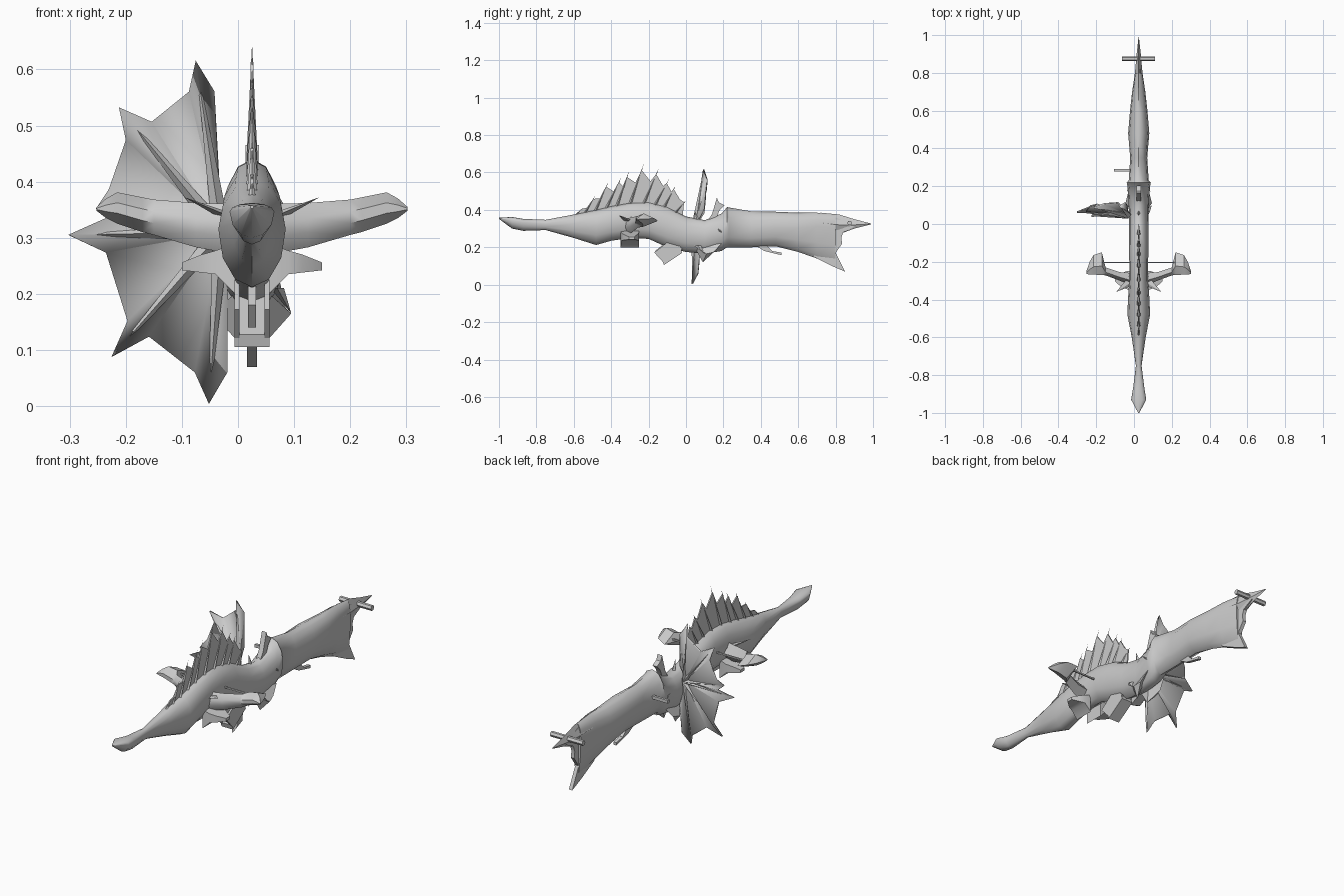
import bpy, math
from mathutils import Vector

if "Cube" in bpy.data.objects:
    bpy.data.objects.remove(bpy.data.objects["Cube"])

CX = 0.025  # centre plane of the body
mat = bpy.data.materials.new("plain grey")
mat.diffuse_color = (0.6, 0.6, 0.6, 1)
mat.use_nodes = True
mat.node_tree.nodes["Principled BSDF"].inputs["Base Color"].default_value = mat.diffuse_color


def make(name, verts, faces, angle=40):
    me = bpy.data.meshes.new(name)
    me.from_pydata([tuple(v) for v in verts], [], faces)
    me.materials.append(mat)
    ob = bpy.data.objects.new(name, me)
    bpy.context.collection.objects.link(ob)
    bpy.ops.object.select_all(action='DESELECT')
    ob.select_set(True)
    bpy.context.view_layer.objects.active = ob
    bpy.ops.object.mode_set(mode='EDIT')
    bpy.ops.mesh.select_all(action='SELECT')
    bpy.ops.mesh.normals_make_consistent(inside=False)
    bpy.ops.object.mode_set(mode='OBJECT')
    bpy.ops.object.shade_smooth_by_angle(angle=math.radians(angle))
    return ob


def loft(name, rings, angle=40):
    n = len(rings[0])
    verts = [v for r in rings for v in r]
    faces = [(i*n + j, i*n + (j+1) % n, (i+1)*n + (j+1) % n, (i+1)*n + j)
             for i in range(len(rings)-1) for j in range(n)]
    faces += [tuple(range(n)), tuple(range(len(verts)-n, len(verts)))]
    return make(name, verts, faces, angle)


def plate(name, pts, x0, x1):
    """Side outline (y, z) extruded across x."""
    return loft(name, [[(x, y, z) for y, z in pts] for x in (x0, x1)], 30)


def spike(name, base, tip, ry, rx):
    base, tip = Vector(base), Vector(tip)
    ring = [base + Vector((rx*math.cos(a), ry*math.sin(a), 0))
            for a in (0, math.pi/2, math.pi, 3*math.pi/2)]
    return make(name, ring + [tip], [(0, 1, 2, 3)] + [(i, (i+1) % 4, 4) for i in range(4)], 20)


# Body: y, top z, bottom z, half width, height of the widest line (0..1)
body = [(-1.0, .358, .352, .003, .5), (-.93, .362, .30, .040, .75), (-.87, .352, .288, .030, .7),
        (-.75, .347, .292, .015, .6), (-.6, .375, .25, .037, .6), (-.48, .40, .212, .060, .55),
        (-.4, .42, .235, .057, .5), (-.3, .438, .25, .05, .5), (-.2, .44, .245, .05, .5),
        (-.1, .415, .20, .052, .5), (0, .365, .175, .052, .5), (.1, .345, .165, .053, .5),
        (.19, .38, .18, .058, .5), (.22, .415, .20, .064, .5), (.23, .413, .20, .053, .5),
        (.35, .392, .20, .045, .5), (.48, .39, .205, .056, .55), (.6, .385, .175, .046, .6),
        (.7, .385, .14, .035, .7), (.8, .375, .115, .02, .75)]
rings = []
for y, t, b, w, m in body:
    mid = b + (t-b)*m
    ring = []
    for k in range(12):
        a = 2*math.pi*k/12
        s = math.sin(a)
        ring.append((CX + w*math.cos(a), y, mid + s*((t-mid) if s > 0 else (mid-b))))
    rings.append(ring)
loft("body", rings, 50)

# Rear fin with ragged trailing edge, pointed upper lobe and cross rod
plate("rear_fin", [(.7, .35), (.8, .36), (.9, .31), (.84, .28), (.83, .25), (.835, .22),
                   (.8, .17), (.85, .07), (.78, .10), (.68, .15)], CX-.009, CX+.009)
loft("rear_point", [[(CX-w, y, m), (CX, y, t), (CX+w, y, m), (CX, y, b)] for y, t, m, b, w in
                    [(.72, .385, .33, .28, .03), (.82, .375, .32, .27, .018),
                     (.9, .35, .32, .30, .011), (.99, .327, .325, .323, .001)]])
loft("rear_rod", [[(x, .875 + .013*math.cos(a*math.pi/3), .33 + .013*math.sin(a*math.pi/3))
                   for a in range(6)] for x in (-.063, .11)])

# Back sail: thin web carried by leaning spines (base y, base z, tip y, tip z)
spines = [(-.62, .36, -.55, .412), (-.56, .37, -.485, .475), (-.5, .38, -.415, .55),
          (-.44, .40, -.345, .575), (-.38, .41, -.305, .605), (-.31, .42, -.225, .647),
          (-.24, .42, -.145, .622), (-.18, .42, -.09, .565), (-.13, .41, -.055, .53),
          (-.07, .39, 0, .45)]
web = [(spines[0][0], .34)]
for i, (y, z, ty, tz) in enumerate(spines):
    web.append((y + (ty-y)*.85, z + (tz-z)*.85))
    if i < len(spines)-1:
        n = spines[i+1]
        web.append(((ty+n[2])/2 - .005, (z+n[1])/2 + ((tz-z)+(n[3]-n[1]))/2*.62))
    spike("sail_spine", (CX, y, z-.02), (CX, ty, tz), .014, .012)
web += [(-.02, .34), (-.3, .39)]
plate("sail_web", web, CX-.003, CX+.003)

# One-sided fan fin: alternating tips and valleys in x, z, pleated in y
fan = [(-.037, .40), (-.045, .56), (-.075, .615), (-.085, .56), (-.155, .505), (-.212, .532), (-.198, .475),
       (-.23, .385), (-.253, .352), (-.235, .335), (-.302, .305), (-.235, .275), (-.195, .15),
       (-.225, .088), (-.16, .125), (-.075, .06), (-.052, .004), (-.022, .06), (-.022, .2)]
tips = {2, 5, 8, 10, 13, 16}
fv = [(-.03, .05, .31)] + [(x, .045 + .1*z + (-.012 if i in tips else .012), z)
                          for i, (x, z) in enumerate(fan)]
ob = make("fan_fin", fv, [(0, i, i+1) for i in range(1, len(fan))], 40)
sol = ob.modifiers.new("thickness", 'SOLIDIFY')
sol.thickness = .008
sol.offset = 0
for i in tips:
    # fan ribs
    tip = Vector(fv[i+1])
    root = Vector(fv[0])
    d = (tip-root).normalized()
    side = Vector((-d.z, 0, d.x))
    ring = [root + side*.016, root + Vector((0, .022, 0)), root - side*.016, root - Vector((0, .022, 0))]
    make("fan_rib", ring + [tip], [(0, 1, 2, 3)] + [(k, (k+1) % 4, 4) for k in range(4)], 50)

# Paired parts
arm = [(.03, -.33, -.26, .27, .36), (.1, -.30, -.255, .283, .362), (.175, -.272, -.23, .305, .368),
       (.195, -.27, -.15, .31, .372), (.24, -.268, -.165, .325, .381),
       (.26, -.267, -.2, .335, .37), (.277, -.265, -.25, .348, .355)]
flipper = [(.03, -.35, -.25, .20, .29), (.065, -.345, -.25, .235, .277),
           (.09, -.335, -.26, .238, .27), (.125, -.305, -.275, .242, .256)]
for s in (-1, 1):
    loft("side_arm", [[(CX+s*d, y0, (2*z0+z1)/3), (CX+s*d, y0+(y1-y0)*.35, z0), (CX+s*d, y1, (z0+z1)/2),
                       (CX+s*d, y0+(y1-y0)*.4, z1), (CX+s*d, y0, (z0+2*z1)/3)]
                      for d, y0, y1, z0, z1 in arm])
    loft("flipper", [[(CX+s*d, y0, z0), (CX+s*d, y1, z0), (CX+s*d, y1, z1), (CX+s*d, y0, z1)]
                     for d, y0, y1, z0, z1 in flipper])
    # shoulder ridge and belly fin
    spike("shoulder_spike", (CX+s*.045, -.3, .34), (CX+s*.12, -.36, .372), .03, .02)
    make("belly_fin", [(CX+s*x, y, z) for x, y, z in
                       [(.02, .04, .21), (.05, .19, .22), (.06, .15, .175), (.07, .11, .165),
                        (.03, .09, .12), (.015, .12, .2), (.07, .13, .165)]],
         [(0, 1, 2, 3), (0, 3, 4), (4, 3, 2), (0, 4, 5), (5, 4, 2), (5, 2, 1), (0, 5, 1)], 30)
    # leg trough walls
    xs = sorted((CX+s*.031, CX+s*.022))
    plate("leg_wall", [(-.17, .172), (-.12, .118), (-.02, .19), (-.07, .25)], *xs)
    # collar barb
    spike("collar_barb", (CX+s*.045, .21, .26), (CX+s*.062, .17, .3), .02, .01)
spike("belly_barb", (.07, .06, .21), (.095, .10, .165), .02, .012)

# Leg floor and centre bar
plate("leg_floor", [(-.125, .128), (-.118, .105), (-.02, .17), (-.03, .2)], CX-.031, CX+.031)
plate("leg_bar", [(-.165, .18), (-.13, .14), (-.05, .2), (-.09, .24)], CX-.007, CX+.007)

# Thin rod between the arm tips
plate("arm_rod", [(-.207, .345), (-.20, .345), (-.20, .352), (-.207, .352)], CX-.2, CX+.2)

# Neck crest: two curved blades
plate("crest_front", [(.11, .33), (.14, .38), (.165, .465), (.175, .44), (.205, .425),
                      (.18, .40), (.16, .35)], CX-.012, CX+.012)
spike("crest_spike", (CX, .06, .34), (CX, .045, .40), .015, .01)

# Keel hook and side rod
plate("keel_hook", [(.36, .215), (.42, .18), (.51, .158), (.51, .172), (.46, .18), (.43, .21)],
      CX-.008, CX+.008)
plate("side_rod", [(.278, .31), (.29, .31), (.29, .325), (.278, .325)], -.105, CX)
